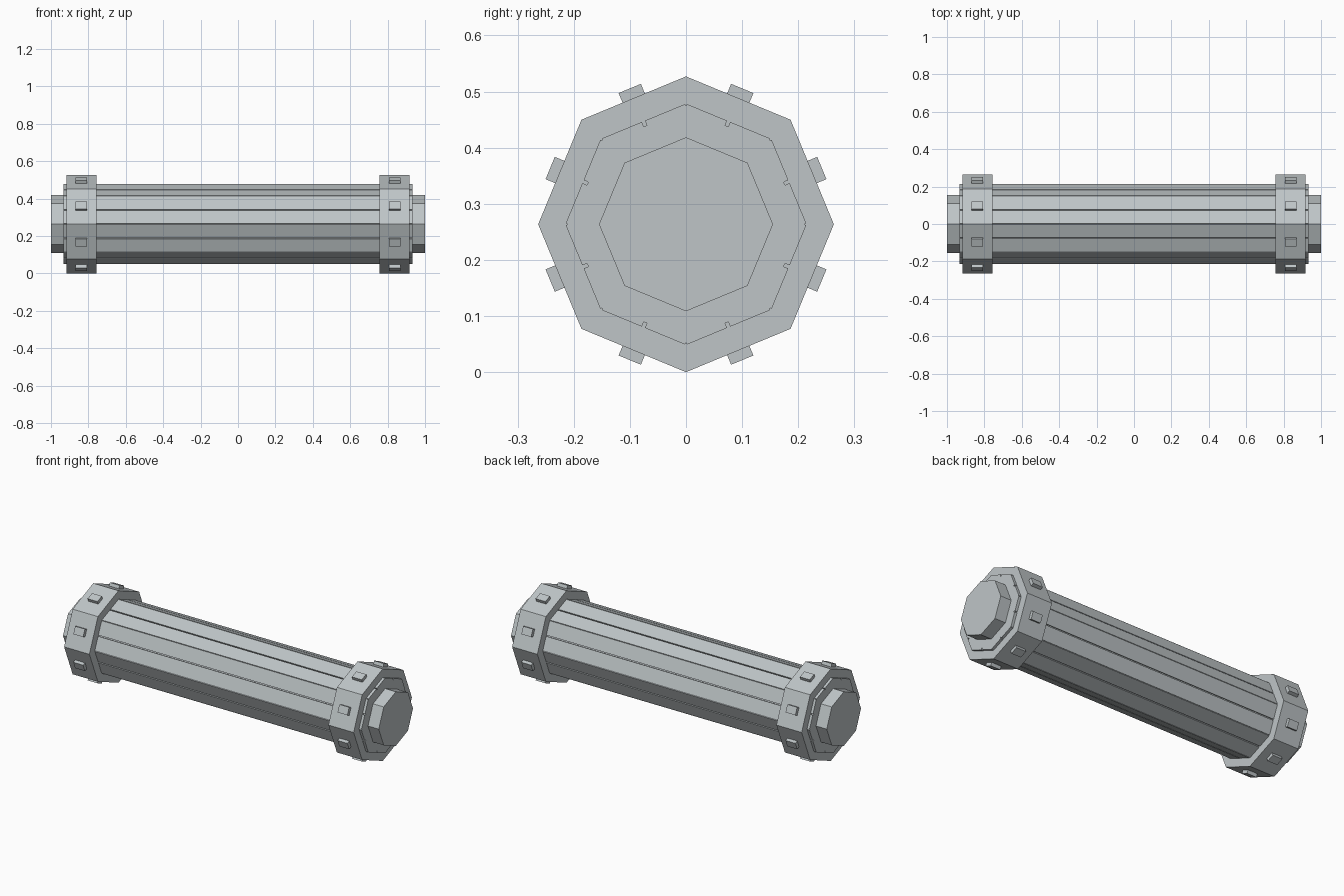
import bpy
import bmesh
from math import cos, sin, pi
from mathutils import Matrix, Vector

old = bpy.data.objects.get("Cube")
if old:
    bpy.data.objects.remove(old, do_unlink=True)

SIDES = 8
STEP = 2 * pi / SIDES
COLLAR_R, BODY_R, CORE_R = 0.2635, 0.215, 0.155
AXIS_Z = COLLAR_R
COLLAR_X, COLLAR_HALF = 0.837, 0.08

steel = bpy.data.materials.new("pale_steel")
steel.use_nodes = True
colour = (0.52, 0.56, 0.575, 1)
steel.diffuse_color = colour
steel.node_tree.nodes["Principled BSDF"].inputs["Base Color"].default_value = colour


def finish(name, bm):
    bmesh.ops.recalc_face_normals(bm, faces=bm.faces)
    mesh = bpy.data.meshes.new(name)
    bm.to_mesh(mesh)
    bm.free()
    mesh.materials.append(steel)
    obj = bpy.data.objects.new(name, mesh)
    bpy.context.collection.objects.link(obj)
    return obj


def bar(name, outline, x0, x1):
    """Extrude a (y, z) outline along x."""
    bm = bmesh.new()
    face = bm.faces.new([bm.verts.new((x0, y, z + AXIS_Z)) for y, z in outline])
    ext = bmesh.ops.extrude_face_region(bm, geom=[face])
    moved = [v for v in ext["geom"] if isinstance(v, bmesh.types.BMVert)]
    bmesh.ops.translate(bm, verts=moved, vec=(x1 - x0, 0, 0))
    return finish(name, bm)


def octagon(r):
    return [Vector((r * sin(i * STEP), r * cos(i * STEP))) for i in range(SIDES)]


def notched_octagon(r, width, depth, nick):
    """Octagon with a slot in the middle of each side and a nick at each corner."""
    corners = octagon(r)
    points = []
    for i, a in enumerate(corners):
        b = corners[(i + 1) % SIDES]
        along = (b - a).normalized()
        mid = (a + b) / 2
        out = mid.normalized()
        half = along * width / 2
        points += [a * (1 - nick / r), a + along * nick / 2,
                   mid - half, mid - half - out * depth,
                   mid + half - out * depth, mid + half,
                   b - along * nick / 2]
    return points


# Inner core and grooved shaft
bar("core", octagon(CORE_R), -1, 1)
bar("grooved_shaft", notched_octagon(BODY_R, 0.006, 0.009, 0.004), -0.932, 0.932)

# End collars with a raised lug on every side
for side, x in (("left", COLLAR_X), ("right", -COLLAR_X)):
    bar(side + "_collar", octagon(COLLAR_R), x - COLLAR_HALF, x + COLLAR_HALF)
    bm = bmesh.new()
    for i in range(SIDES):
        place = (Matrix.Translation((x, 0, AXIS_Z))
                 @ Matrix.Rotation((i + 0.5) * STEP, 4, "X")
                 @ Matrix.Translation((0, 0, 0.247))
                 @ Matrix.Diagonal((0.062, 0.043, 0.03, 1)))
        bmesh.ops.create_cube(bm, size=1, matrix=place)
    finish(side + "_collar_lugs", bm)
